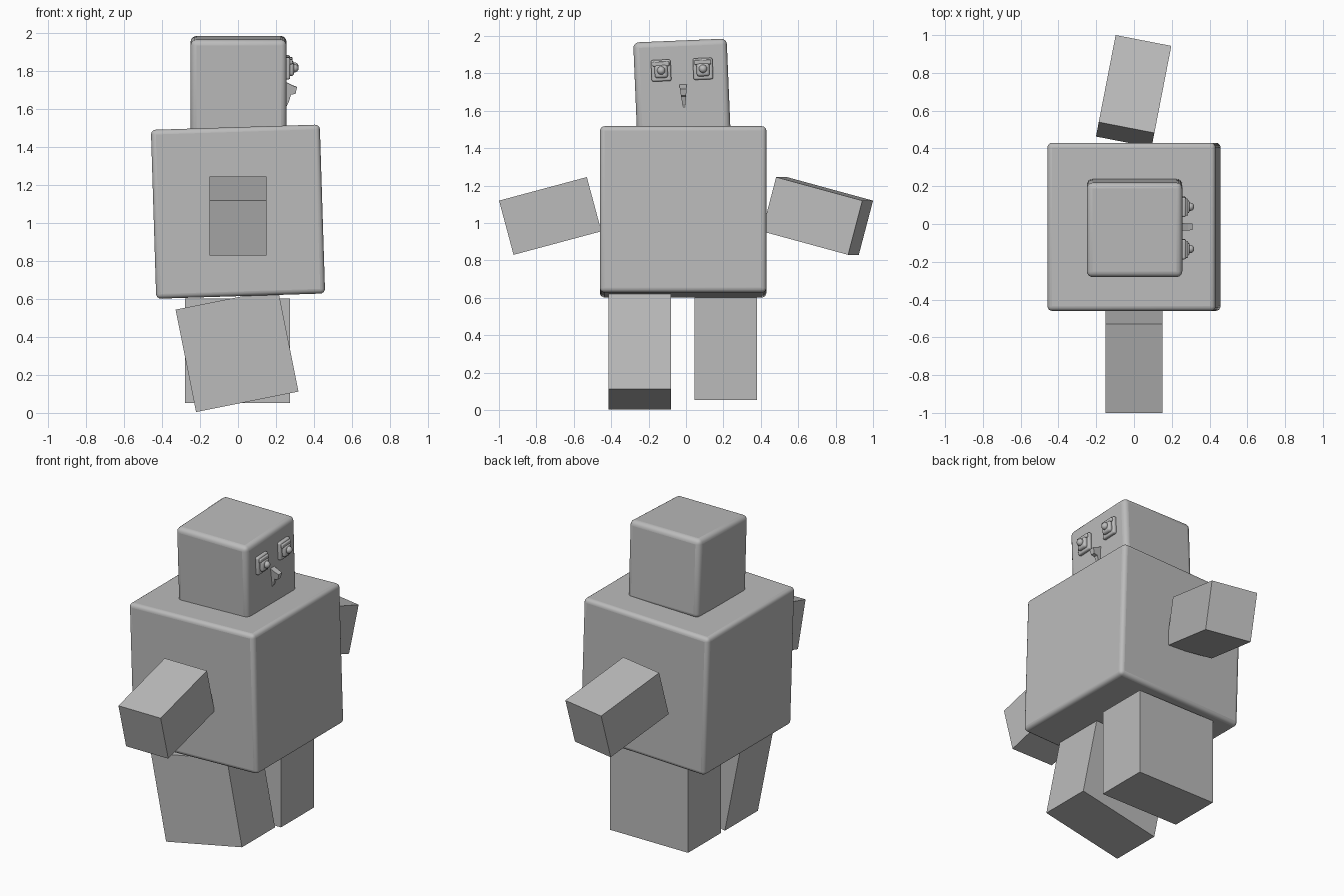
import bpy, bmesh
from math import radians
from mathutils import Euler, Matrix, Vector

cube = bpy.data.objects.get("Cube")
if cube:
    bpy.data.objects.remove(cube, do_unlink=True)

grey = bpy.data.materials.new("plain grey")
grey.use_nodes = True
grey.diffuse_color = (0.5, 0.5, 0.5, 1)
grey.node_tree.nodes["Principled BSDF"].inputs["Base Color"].default_value = (0.5, 0.5, 0.5, 1)


def finish(name, bm, bevel=0, parent_matrix=None):
    bmesh.ops.recalc_face_normals(bm, faces=bm.faces)
    mesh = bpy.data.meshes.new(name)
    bm.to_mesh(mesh)
    bm.free()
    mesh.materials.append(grey)
    obj = bpy.data.objects.new(name, mesh)
    bpy.context.collection.objects.link(obj)
    if parent_matrix:
        obj.matrix_world = parent_matrix
    if bevel:
        mod = obj.modifiers.new("rounded edges", "BEVEL")
        mod.width = bevel
        mod.segments = 4
        bpy.ops.object.select_all(action="DESELECT")
        obj.select_set(True)
        bpy.context.view_layer.objects.active = obj
        bpy.ops.object.shade_smooth_by_angle(angle=radians(35))
    return obj


def box(name, size, centre, turn=(0, 0, 0), bevel=0, base=Matrix()):
    bm = bmesh.new()
    bmesh.ops.create_cube(bm, size=1, matrix=Matrix.Diagonal((*size, 1)))
    rot = Euler([radians(a) for a in turn], "XYZ").to_matrix().to_4x4()
    return finish(name, bm, bevel, base @ Matrix.Translation(centre) @ rot)


def prism(name, outline, width, base):
    # outline in x, z extruded along y
    bm = bmesh.new()
    face = bm.faces.new([bm.verts.new((x, -width / 2, z)) for x, z in outline])
    ext = bmesh.ops.extrude_face_region(bm, geom=[face])["geom"]
    verts = [v for v in ext if isinstance(v, bmesh.types.BMVert)]
    bmesh.ops.translate(bm, vec=(0, width, 0), verts=verts)
    for v in bm.verts:  # narrow towards the tip at the bottom
        v.co.y *= 0.2 + 0.8 * max(0, min(1, (v.co.z + 0.14) / 0.14))
    return finish(name, bm, 0, base)


# Torso and head
box("torso", (0.89, 0.89, 0.89), (0, -0.015, 1.06), (0, -1.8, 0), 0.025)
box("head", (0.505, 0.5, 0.5), (0.003, -0.022, 1.726), (2.4, 0, 0), 0.03)

# Arms, hanging outwards
box("right_arm", (0.3, 0.486, 0.3), (0, -0.726, 1.038), (15, 0, 0))
box("left_arm", (0.3, 0.486, 0.3), (-0.002, 0.703, 1.038), (-15, 0, -11))

# Legs, one swung in a step
box("right_leg", (0.55, 0.335, 0.55), (-0.005, -0.247, 0.328), (0, -11.3, 0))
box("left_leg", (0.555, 0.335, 0.55), (-0.003, 0.212, 0.328))

# Face on the +x side, tilted with the head
face = Matrix.Translation((0.255, -0.022, 1.726)) @ Matrix.Rotation(radians(2.4), 4, "X")
for side, y in (("right", -0.107), ("left", 0.117)):
    eye = face @ Matrix.Translation((0, y, 0.094))
    box(side + "_eye_plate", (0.03, 0.105, 0.115), (0.005, 0, 0), bevel=0.01, base=eye)
    box(side + "_eye_lid", (0.02, 0.09, 0.025), (0.022, 0, 0.035), bevel=0.006, base=eye)
    box(side + "_eyeball", (0.04, 0.07, 0.07), (0.02, 0, -0.005), bevel=0.015, base=eye)
    bm = bmesh.new()
    bmesh.ops.create_uvsphere(bm, u_segments=16, v_segments=8, radius=0.022,
                              matrix=Matrix.Translation((0.042, 0, 0)))
    for f in bm.faces:
        f.smooth = True
    finish(side + "_pupil", bm, 0, eye)

# Beak: a thin hooked wedge
beak = face @ Matrix.Translation((0, 0.007, 0.01))
prism("beak", [(-0.01, 0.01), (0.03, -0.01), (0.056, -0.02), (0.048, -0.055),
               (0.024, -0.06), (0.012, -0.1), (-0.01, -0.14)], 0.04, beak)
